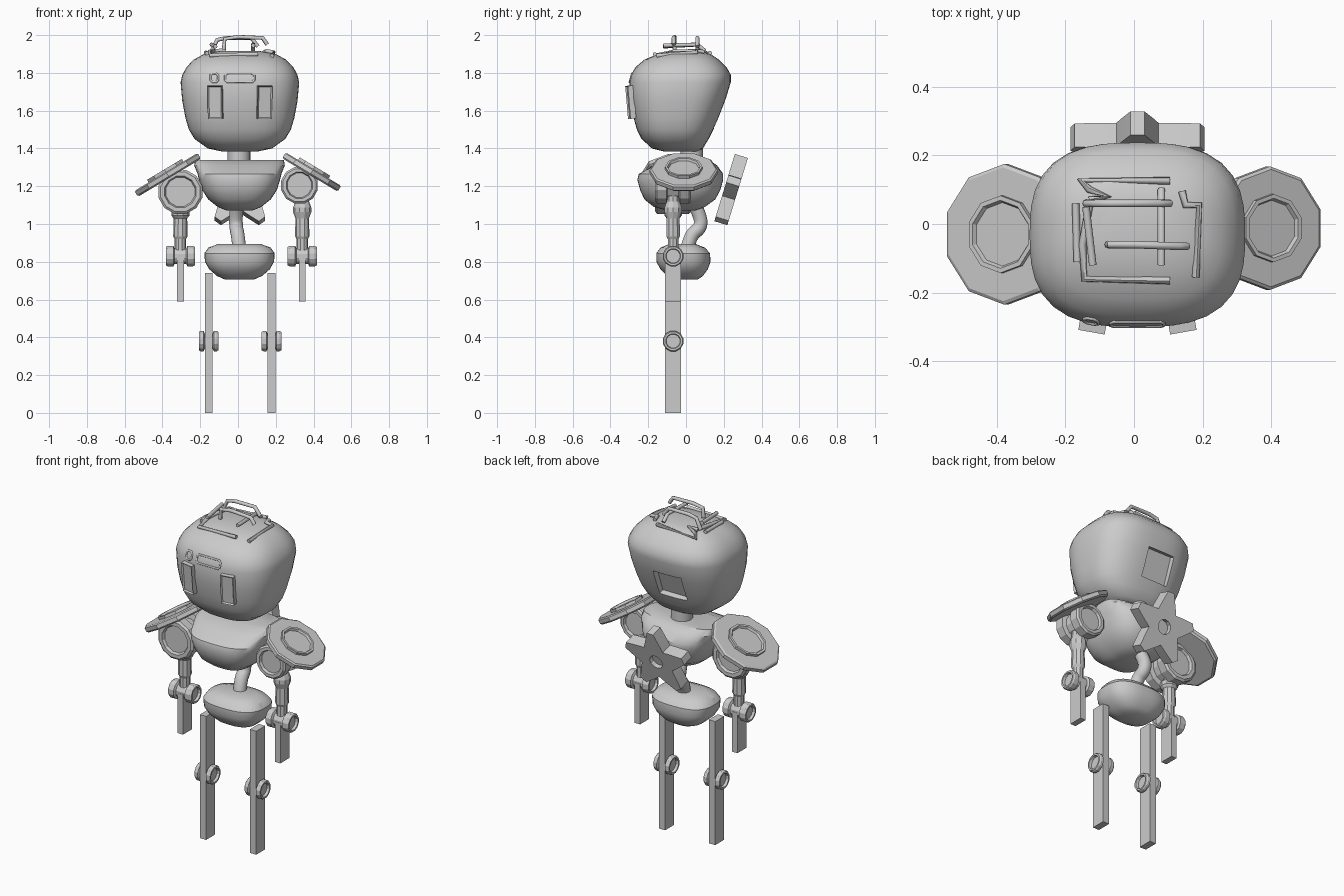
import bpy, bmesh, math
from mathutils import Vector, Matrix, Euler
from mathutils.bvhtree import BVHTree

if "Cube" in bpy.data.objects:
    bpy.data.objects.remove(bpy.data.objects["Cube"])

grey = bpy.data.materials.new("grey")
grey.diffuse_color = (0.6, 0.6, 0.6, 1)
grey.use_nodes = True
grey.node_tree.nodes["Principled BSDF"].inputs["Base Color"].default_value = grey.diffuse_color


def finish(name, bm, smooth=None):
    bmesh.ops.remove_doubles(bm, verts=bm.verts, dist=1e-5)
    bmesh.ops.recalc_face_normals(bm, faces=bm.faces)
    me = bpy.data.meshes.new(name)
    bm.to_mesh(me)
    bm.free()
    me.materials.append(grey)
    ob = bpy.data.objects.new(name, me)
    bpy.context.collection.objects.link(ob)
    if smooth:
        smooth_by_angle(ob, smooth)
    return ob


def select(ob):
    bpy.ops.object.select_all(action='DESELECT')
    ob.select_set(True)
    bpy.context.view_layer.objects.active = ob


def smooth_by_angle(ob, deg):
    select(ob)
    bpy.ops.object.shade_smooth_by_angle(angle=math.radians(deg))


def skin(bm, rings, cap=False):
    n = len(rings[0])
    for a, b in zip(rings, rings[1:]):
        for i in range(n):
            bm.faces.new((a[i], a[(i + 1) % n], b[(i + 1) % n], b[i]))
    if cap:
        bm.faces.new(rings[0][::-1])
        bm.faces.new(rings[-1])


def loft(name, levels, cx, power, n=40, smooth=50):
    """Rounded-square rings: (z, half width, front y, back y)."""
    bm, rings = bmesh.new(), []
    for z, rx, y0, y1 in levels:
        ring = []
        for i in range(n):
            t = math.tau * i / n
            c, s = math.cos(t), math.sin(t)
            k = (abs(c) ** power + abs(s) ** power) ** (-1 / power)
            ring.append(bm.verts.new((cx + rx * c * k, (y0 + y1) / 2 + (y1 - y0) / 2 * s * k, z)))
        rings.append(ring)
    skin(bm, rings, cap=True)
    return finish(name, bm, smooth)


def lathe(name, profile, loc, rot=(0, 0, 0), n=12, phase=0.0, smooth=None):
    """Spin (radius, height) pairs round local z."""
    bm, rings = bmesh.new(), []
    for r, h in profile:
        r = max(r, 1e-7)
        rings.append([bm.verts.new((r * math.cos(phase + math.tau * i / n),
                                    r * math.sin(phase + math.tau * i / n), h)) for i in range(n)])
    skin(bm, rings)
    bm.transform(Matrix.Translation(loc) @ Euler(rot).to_matrix().to_4x4())
    return finish(name, bm, smooth)


def spool(name, r, half, flange, loc, rot, n=12):
    side = [(0, half - .015), (r * .66, half - .015), (r * .72, half), (r * .9, half),
            (r, half - .01), (r, half - flange), (r * .75, half - flange - .006)]
    return lathe(name, side + [(a, -h) for a, h in reversed(side)], loc, rot, n, math.pi / n)


def box(name, size, loc, rot=(0, 0, 0), inset=0):
    bm = bmesh.new()
    bmesh.ops.create_cube(bm, size=1)
    bmesh.ops.scale(bm, vec=size, verts=bm.verts)
    if inset:
        front = [f for f in bm.faces if f.normal.y < -.9]
        bmesh.ops.inset_region(bm, faces=front, thickness=inset)
        bmesh.ops.translate(bm, vec=(0, inset * .8, 0), verts=front[0].verts)
    bm.transform(Matrix.Translation(loc) @ Euler(rot).to_matrix().to_4x4())
    return finish(name, bm)


def to_mesh(ob, deg):
    ob.data.materials.append(grey)
    bpy.context.collection.objects.link(ob)
    select(ob)
    bpy.ops.object.convert(target='MESH')
    smooth_by_angle(bpy.context.object, deg)


def tube(name, pts, r, closed=False, spline='POLY', res=2):
    cu = bpy.data.curves.new(name, 'CURVE')
    cu.dimensions = '3D'
    cu.bevel_depth, cu.bevel_resolution, cu.use_fill_caps = r, res, True
    sp = cu.splines.new(spline)
    sp.points.add(len(pts) - 1)
    for p, q in zip(sp.points, pts):
        p.co = (*q, 1)
    sp.use_cyclic_u = closed
    if spline == 'NURBS':
        sp.order_u, sp.use_endpoint_u = 3, True
    to_mesh(bpy.data.objects.new(name, cu), 50)


# head
head = loft("head", [(1.385, .10, -.12, .06), (1.40, .17, -.18, .09), (1.45, .24, -.235, .12),
                     (1.50, .27, -.26, .145), (1.56, .288, -.277, .172), (1.65, .305, -.295, .207),
                     (1.75, .314, -.30, .237), (1.79, .305, -.29, .237), (1.83, .283, -.268, .215),
                     (1.87, .245, -.22, .175), (1.90, .19, -.15, .13), (1.915, .11, -.08, .08)],
            .01, 2.8)
surface = BVHTree.FromPolygons([v.co.copy() for v in head.data.vertices],
                               [tuple(p.vertices) for p in head.data.polygons])

# square recess in the back of the head
cutter = box("recess_cutter", (.18, .12, .17), (-.02, .205, 1.58), (math.radians(-20), 0, 0))
cut = head.modifiers.new("recess", 'BOOLEAN')
cut.operation, cut.object = 'DIFFERENCE', cutter
select(head)
bpy.ops.object.modifier_apply(modifier="recess")
bpy.data.objects.remove(cutter)
smooth_by_angle(head, 40)


def on_top(x, y, lift):
    hit = surface.ray_cast(Vector((x, y, 3)), Vector((0, 0, -1)))[0]
    return Vector((x, y, max(hit.z + .008, lift)))


def on_front(x, z):
    return surface.ray_cast(Vector((x, -2, z)), Vector((0, 1, 0)))[0]


# eyes: upright framed plates turned slightly outwards
for name, x, turn in (("eye_left", -.12, -1), ("eye_right", .14, 1)):
    box(name, (.078, .03, .175), (x, -.293, 1.645), (math.radians(5), 0, math.radians(10 * turn)), .01)

# forehead frames
for name, x0, x1 in (("brow_square", -.145, -.105), ("brow_bar", -.068, .086)):
    z0, z1, c = 1.752, 1.797, .01
    corners = [(x0 + c, z0), (x1 - c, z0), (x1, z0 + c), (x1, z1 - c),
               (x1 - c, z1), (x0 + c, z1), (x0, z1 - c), (x0, z0 + c)]
    tube(name, [on_front(*p) for p in corners], .006, True)

# pipes on the crown: x, y, minimum height
pipes = [
    [(.105, .126, 0), (-.155, .126, 0), (-.13, .10, 0), (-.075, .08, 0), (-.13, .07, 0)],
    [(-.14, .06, 0), (-.11, .06, 1.975), (-.06, .06, 1.985), (.07, .06, 1.985), (.105, .06, 1.94)],
    [(-.13, .055, 0), (-.15, -.06, 0), (-.145, -.16, 0), (.105, -.165, 0)],
    [(-.17, .06, 0), (-.165, -.11, 0)],
    [(-.14, .05, 1.95), (-.12, -.12, 1.94)],
    [(.08, .10, 0), (.08, .06, 1.95), (.08, -.12, 1.945)],
    [(-.075, -.06, 0), (-.07, -.06, 1.98), (.0, -.06, 1.99), (.13, -.065, 1.985), (.155, -.065, 1.95)],
    [(.14, .095, 0), (.15, .055, 0), (.19, .055, 0), (.18, -.155, 0)],
]
for i, path in enumerate(pipes):
    tube(f"crown_pipe_{i + 1}", [on_top(*p) for p in path], .011)

# neck, torso, spine, pelvis
lathe("neck", [(0, 0), (.06, 0), (.06, .13), (0, .13)], (.005, .03, 1.31), n=24, smooth=40)
loft("torso", [(1.072, .07, -.10, .05), (1.09, .115, -.17, .10), (1.13, .165, -.22, .155),
               (1.18, .198, -.243, .182), (1.235, .215, -.258, .197), (1.265, .222, -.25, .197),
               (1.31, .24, -.17, .165), (1.34, .235, -.09, .12)], .008, 3, smooth=35)
tube("spine", [(0, .03, 1.13), (-.012, .075, 1.05), (-.01, .08, .98), (0, .02, .94), (.01, 0, .84)],
     .037, spline='NURBS', res=4)
loft("pelvis", [(.705, .075, -.06, .06), (.725, .12, -.10, .09), (.76, .16, -.135, .115),
                (.80, .183, -.157, .13), (.845, .186, -.157, .127), (.875, .165, -.135, .10),
                (.895, .11, -.085, .05)], .008, 2.7, smooth=35)

# star on the back: blunt points, concave sides, round socket
star = bpy.data.curves.new("back_star", 'CURVE')
star.dimensions, star.fill_mode, star.extrude = '2D', 'BOTH', .036
outline = []
for k in range(5):
    base = math.pi / 2 + math.tau * k / 5
    for r, a in ((.2, -6), (.2, 6), (.135, 21), (.105, 36), (.135, 51)):
        outline.append((r * math.cos(base + math.radians(a)), r * math.sin(base + math.radians(a))))
hole = [(.042 * math.cos(math.tau * i / 12), .042 * math.sin(math.tau * i / 12)) for i in range(12)]
for ring in (outline, hole):
    sp = star.splines.new('POLY')
    sp.points.add(len(ring) - 1)
    for p, q in zip(sp.points, ring):
        p.co = (*q, 0, 1)
    sp.use_cyclic_u = True
star_ob = bpy.data.objects.new("back_star", star)
tilt = (math.radians(90 - 17), 0, 0)
star_ob.location, star_ob.rotation_euler = (.01, .235, 1.17), tilt
to_mesh(star_ob, 25)
lathe("star_socket", [(0, -.01), (.043, -.01), (.043, .01), (0, .01)], (.01, .235, 1.17), tilt)

# arms, shoulders and legs; the two sides differ slightly in size and place
Y, Q = -.068, math.pi / 2
sides = [("left", -1, -.305, 1.17, .12, -.305, (-.372, -.03, 1.26), .205, -.155),
         ("right", 1, .325, 1.205, .10, .34, (.39, -.012, 1.275), .18, .177)]
for side, s, sx, sz, sr, ax, pad, pr, lx in sides:
    spool("shoulder_joint_" + side, sr, .095, .06, (sx, Y, sz), (Q, 0, 0))
    b = pr * .55
    lathe("shoulder_pad_" + side,
          [(0, -.018), (pr * .95, -.018), (pr, -.01), (pr, .012), (pr * .95, .018), (b, .018), (b, .034),
           (b * .88, .034), (b * .82, .022), (0, .022)],
          pad, (0, math.radians(31 * s), 0), n=10, phase=math.pi / 10)
    top = sz - 1.17
    lathe("upper_arm_" + side,
          [(0, .84), (.03, .84), (.03, .92), (.038, .935), (.036, 1.03), (.048, 1.045 + top * .5),
           (.048, 1.07 + top * .5), (.036, 1.085 + top), (.036, 1.13 + top), (0, 1.13 + top)],
          (ax, Y, 0), n=10)
    spool("elbow_joint_" + side, .056, .077, .04, (ax, Y, .83), (0, Q, 0))
    box("forearm_" + side, (.036, .085, .24), (ax, Y, .71))
    box("leg_" + side, (.042, .085, .74), (lx, Y, .37))
    spool("knee_joint_" + side, .056, .052, .025, (lx, Y, .38), (0, Q, 0))
